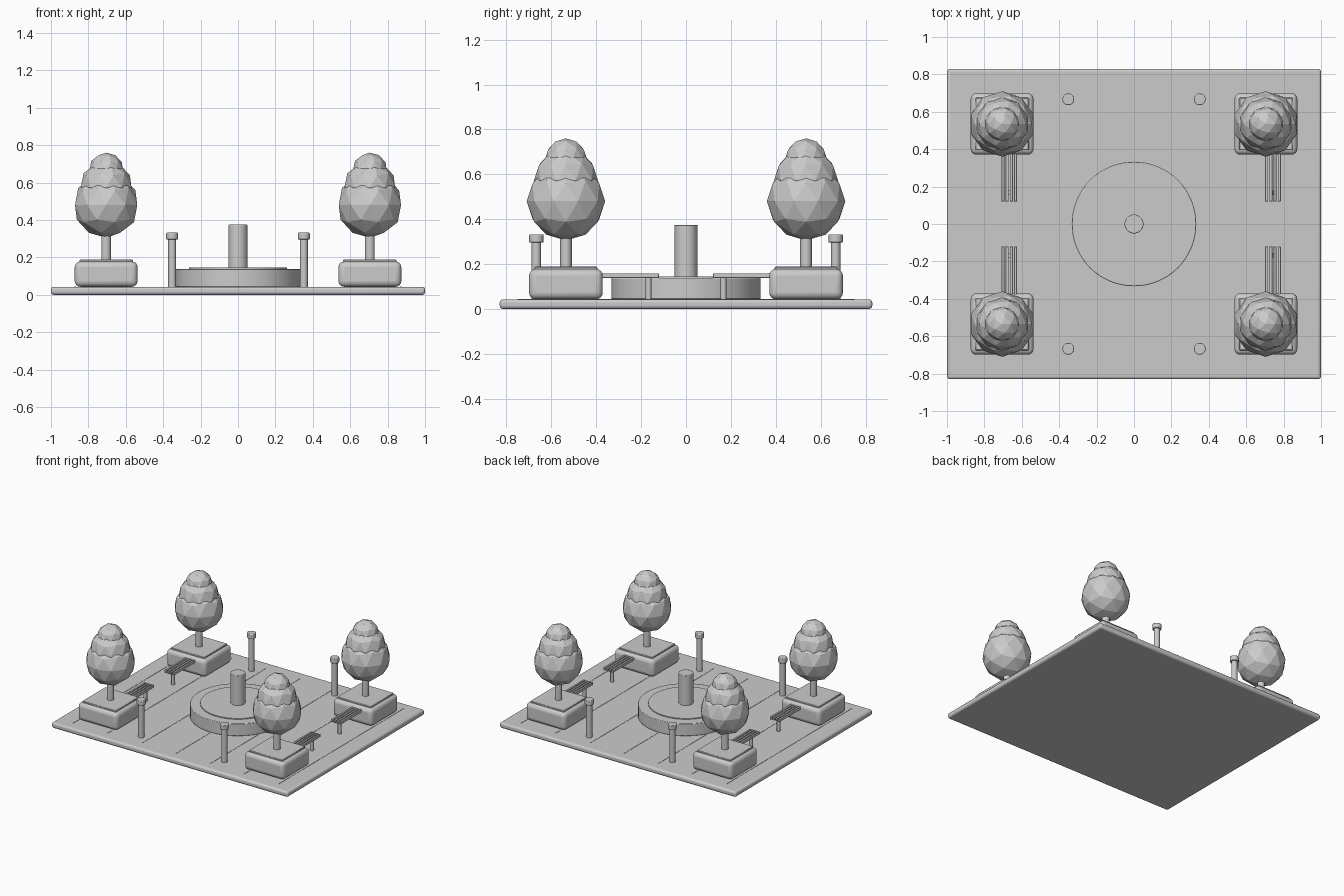
import bpy
from math import radians

if "Cube" in bpy.data.objects:
    bpy.data.objects.remove(bpy.data.objects["Cube"])


def finish(o, name, bevel=0, segments=3, smooth=True):
    o.name = name
    if bevel:
        m = o.modifiers.new("rounded", 'BEVEL')
        m.width, m.segments = bevel, segments
        m.limit_method = 'ANGLE'
    if smooth:
        bpy.ops.object.shade_smooth_by_angle(angle=radians(35))
    return o


def box(name, x, y, z0, z1, sx, sy, bevel=0, segments=3):
    bpy.ops.mesh.primitive_cube_add(size=1, location=(x, y, (z0 + z1) / 2))
    o = bpy.context.object
    o.scale = (sx, sy, z1 - z0)
    bpy.ops.object.transform_apply(location=False, rotation=False, scale=True)
    return finish(o, name, bevel, segments)


def cylinder(name, x, y, z0, z1, r, sides=24, bevel=0):
    bpy.ops.mesh.primitive_cylinder_add(vertices=sides, radius=r, depth=z1 - z0,
                                        location=(x, y, (z0 + z1) / 2))
    return finish(bpy.context.object, name, bevel, 2)


def foliage(name, x, y, z, r):
    bpy.ops.mesh.primitive_ico_sphere_add(subdivisions=2, radius=r, location=(x, y, z))
    return finish(bpy.context.object, name, smooth=False)


TOP = 0.043

# Paved slab with thin raised seams
box("plaza_slab", 0, 0, 0, TOP, 2, 1.66, 0.015)
for i in range(7):
    box("paving_seam", (i - 3) * 0.29, 0, TOP - 0.004, TOP + 0.002, 0.008, 1.5)

# Round fountain
cylinder("fountain_basin", 0, 0, TOP, 0.138, 0.333, 64, 0.004)
cylinder("fountain_water", 0, 0, 0.12, 0.145, 0.262, 64)
cylinder("fountain_column", 0, 0, 0.13, 0.375, 0.051, 32, 0.004)

for sx in (-1, 1):
    for sy in (-1, 1):
        # Planter and tree
        x, y = sx * 0.705, sy * 0.535
        box("planter", x, y, TOP, 0.178, 0.336, 0.328, 0.03, 4)
        box("planter_soil", x, y, 0.16, 0.188, 0.285, 0.28, 0.003, 1)
        cylinder("tree_trunk", x, y, 0.17, 0.34, 0.026, 16)
        foliage("foliage_lower", x, y, 0.48, 0.175)
        foliage("foliage_middle", x, y, 0.575, 0.142)
        foliage("foliage_upper", x, y, 0.666, 0.094)

        # Slatted bench
        bx = sx * 0.705 + 0.038
        for i in range(4):
            box("bench_slat", bx + (i - 1.5) * 0.0225, sy * 0.30, 0.138, 0.159,
                0.016, 0.36, 0.002, 1)
        for ly in (0.167, 0.433):
            cylinder("bench_leg", bx, sy * ly, TOP, 0.142, 0.013, 12)

        # Lamp post
        lx, ly = sx * 0.352, sy * 0.667
        cylinder("lamp_post", lx, ly, TOP, 0.31, 0.021, 20)
        cylinder("lamp_head", lx, ly, 0.295, 0.332, 0.032, 20, 0.004)
